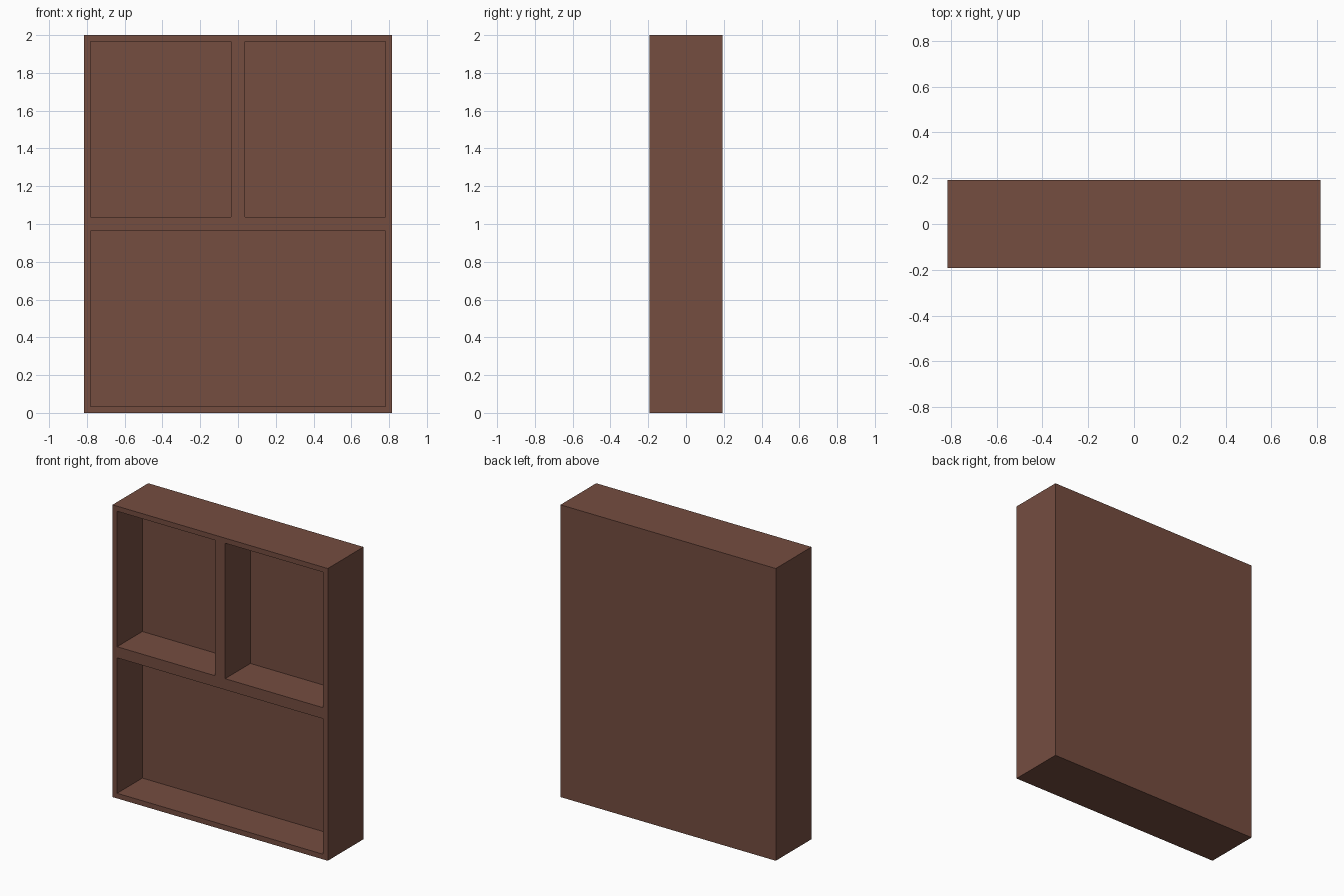
import bpy

if "Cube" in bpy.data.objects:
    bpy.data.objects.remove(bpy.data.objects["Cube"])

W, D, H = 1.63, 0.386, 2.0      # outer size
WALL, HALF = 0.035, 0.038       # outer wall, half thickness of shelf and divider
BACK = 0.08                     # y of the inner back face

wood = bpy.data.materials.new("brown_wood")
wood.diffuse_color = (0.178, 0.074, 0.051, 1)
wood.use_nodes = True
wood.node_tree.nodes["Principled BSDF"].inputs["Base Color"].default_value = wood.diffuse_color


def box(name, x0, x1, y0, y1, z0, z1):
    bpy.ops.mesh.primitive_cube_add(
        size=1, location=((x0 + x1) / 2, (y0 + y1) / 2, (z0 + z1) / 2))
    ob = bpy.context.object
    ob.name = name
    ob.scale = (x1 - x0, y1 - y0, z1 - z0)
    bpy.ops.object.transform_apply(location=True, rotation=False, scale=True)
    return ob


# Solid cabinet block
cabinet = box("shelf_cabinet", -W / 2, W / 2, -D / 2, D / 2, 0, H)
cabinet.data.materials.append(wood)

# Compartments: one wide below, two side by side above
inner, mid = W / 2 - WALL, H / 2
openings = {
    "lower": (-inner, inner, WALL, mid - HALF),
    "upper_left": (-inner, -HALF, mid + HALF, H - WALL),
    "upper_right": (HALF, inner, mid + HALF, H - WALL),
}
for name, (x0, x1, z0, z1) in openings.items():
    cutter = box(name + "_cutter", x0, x1, -D, BACK, z0, z1)
    cutter.hide_render = True
    cut = cabinet.modifiers.new(name + "_opening", 'BOOLEAN')
    cut.operation, cut.solver, cut.object = 'DIFFERENCE', 'EXACT', cutter
    bpy.context.view_layer.objects.active = cabinet
    bpy.ops.object.modifier_apply(modifier=cut.name)
    bpy.data.objects.remove(cutter)
